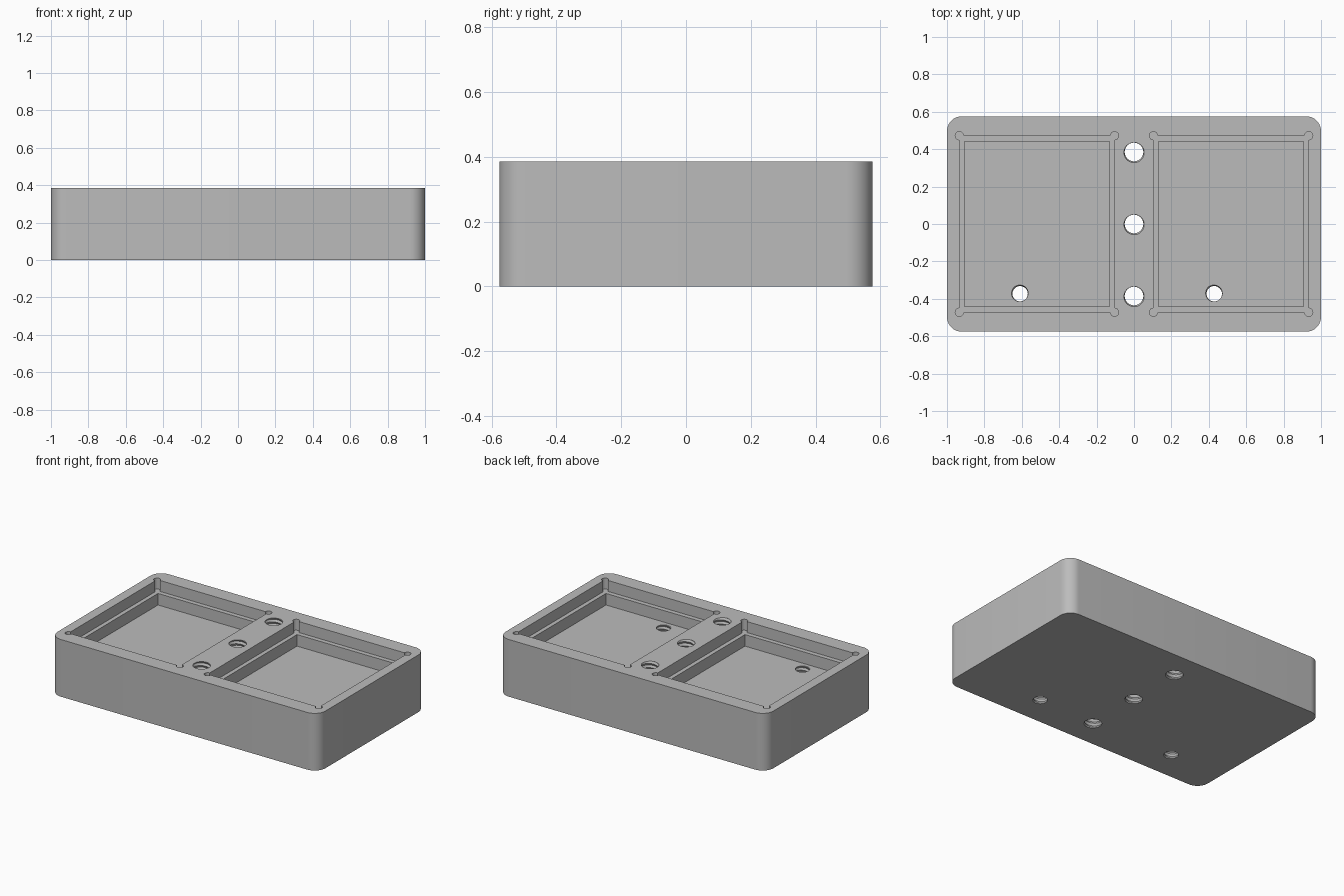
import bpy
import bmesh
from math import cos, sin, pi, radians

if "Cube" in bpy.data.objects:
    bpy.data.objects.remove(bpy.data.objects["Cube"])

HALF_X, HALF_Y, HEIGHT, CORNER = 1.0, 0.576, 0.386, 0.08
POCKET_X = 0.519                 # pocket centre, mirrored left and right
LEDGE_Z, FLOOR_Z = 0.312, 0.234
ABOVE = HEIGHT + 0.1

grey = bpy.data.materials.new("plain grey")
grey.use_nodes = True
grey.diffuse_color = (0.5, 0.5, 0.5, 1)
grey.node_tree.nodes["Principled BSDF"].inputs["Base Color"].default_value = (0.5, 0.5, 0.5, 1)


def finish(name, bm):
    bmesh.ops.recalc_face_normals(bm, faces=bm.faces)
    mesh = bpy.data.meshes.new(name)
    bm.to_mesh(mesh)
    bm.free()
    mesh.materials.append(grey)
    obj = bpy.data.objects.new(name, mesh)
    bpy.context.collection.objects.link(obj)
    return obj


def corner_arcs(hx, hy, radius, start, sweep, steps):
    """Closed outline made of one arc around each of four corner centres."""
    points = []
    for i, (sx, sy) in enumerate([(1, 1), (-1, 1), (-1, -1), (1, -1)]):
        for k in range(steps + 1):
            a = start + i * pi / 2 + sweep * k / steps
            points.append((sx * hx + radius * cos(a), sy * hy + radius * sin(a)))
    return points


def prism(name, outline, z0, z1, cx=0):
    bm = bmesh.new()
    base = bm.faces.new([bm.verts.new((x + cx, y, z0)) for x, y in outline])
    top = bmesh.ops.extrude_face_region(bm, geom=[base])
    verts = [g for g in top["geom"] if isinstance(g, bmesh.types.BMVert)]
    bmesh.ops.translate(bm, verts=verts, vec=(0, 0, z1 - z0))
    return finish(name, bm)


def thread(name, cx, cy, inner, outer, z0, z1, pitch=0.028, segs=32):
    """Helical screw-thread solid used to cut a threaded hole."""
    bm = bmesh.new()
    count = 2 * int((z1 - z0) / pitch) + 1
    rows = []
    for r in range(count):
        rad = outer if r % 2 else inner
        rows.append([bm.verts.new((cx + rad * cos(2 * pi * s / segs),
                                   cy + rad * sin(2 * pi * s / segs),
                                   z0 + pitch * (r / 2 + s / segs))) for s in range(segs)])

    # One turn later, each row meets the row two steps above it
    extra = [bm.verts.new((cx + (outer if r % 2 else inner), cy, z0 + pitch * r / 2))
             for r in (count, count + 1)]
    starts = [row[0] for row in rows] + extra
    for r, row in enumerate(rows):
        row.append(starts[r + 2])
    for low, high in zip(rows, rows[1:]):
        for s in range(segs):
            bm.faces.new((low[s], low[s + 1], high[s + 1], high[s]))
    for loop, z in ((rows[0] + [starts[1]], z0 - pitch),
                    (rows[-1] + [starts[count]], z1 + 2 * pitch)):
        centre = bm.verts.new((cx, cy, z))
        for a, b in zip(loop, loop[1:] + loop[:1]):
            bm.faces.new((a, b, centre))
    return finish(name, bm)


def cut(target, cutter):
    cutter.hide_render = True
    mod = target.modifiers.new("cut", 'BOOLEAN')
    mod.operation = 'DIFFERENCE'
    mod.solver = 'EXACT'
    mod.object = cutter
    bpy.context.view_layer.objects.active = target
    bpy.ops.object.modifier_apply(modifier=mod.name)
    bpy.data.objects.remove(cutter)


# Rounded block
body = prism("tray_block",
             corner_arcs(HALF_X - CORNER, HALF_Y - CORNER, CORNER, 0, pi / 2, 10), 0, HEIGHT)

# Two stepped pockets: wide recess with round corner reliefs, then a narrower well
for side in (-1, 1):
    wide = corner_arcs(0.415, 0.472, 0.022, -pi / 2, 1.5 * pi, 18)
    # Keep the straight walls on the lines through the relief centres
    wide = [p for i in range(4) for p in
            corner_arcs(0.415, 0.472, 0.022, -pi / 2, 1.5 * pi, 18)[i * 19:(i + 1) * 19]]
    cut(body, prism("recess_cutter", wide, LEDGE_Z, ABOVE, side * POCKET_X))
    well = [(0.387, 0.441), (-0.387, 0.441), (-0.387, -0.441), (0.387, -0.441)]
    cut(body, prism("well_cutter", well, FLOOR_Z, ABOVE, side * POCKET_X))

# Three threaded holes along the middle bar
for y in (-0.385, 0, 0.385):
    cut(body, thread("bar_hole_cutter", 0, y, 0.05, 0.058, -0.07, HEIGHT + 0.07))

# One smaller threaded hole in each pocket floor
for side in (-1, 1):
    cut(body, thread("floor_hole_cutter", side * POCKET_X - 0.09, -0.373,
                     0.041, 0.048, -0.07, FLOOR_Z + 0.07))

bpy.ops.object.select_all(action='DESELECT')
body.select_set(True)
bpy.context.view_layer.objects.active = body
bpy.ops.object.shade_smooth_by_angle(angle=radians(30))
